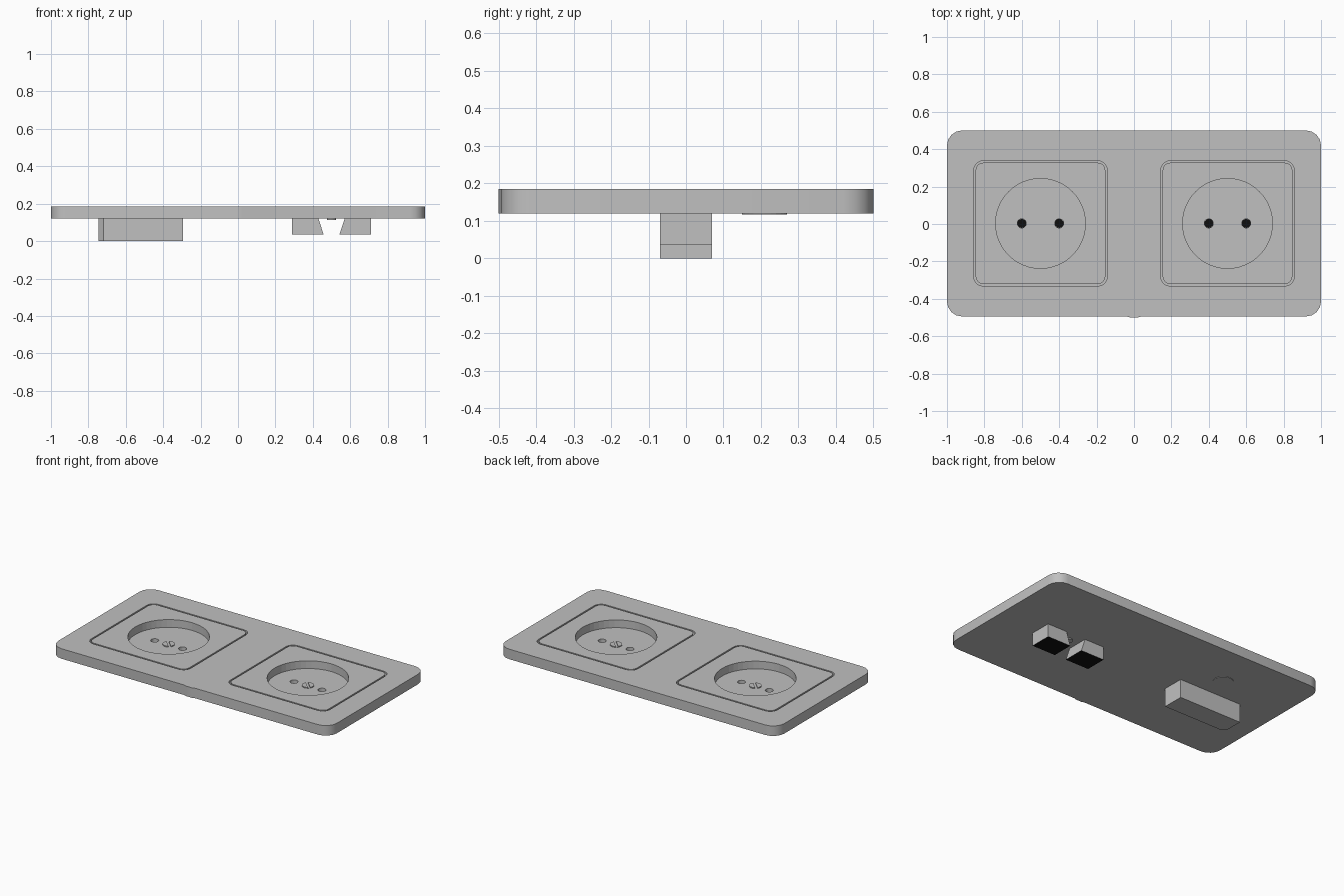
import bpy, bmesh, math

if "Cube" in bpy.data.objects:
    bpy.data.objects.remove(bpy.data.objects["Cube"])

CY = 0.003            # y centre of the plate
TOP, BOTTOM = 0.185, 0.12
FLOOR = 0.135         # floor of the round wells


def material(name, value):
    m = bpy.data.materials.new(name)
    m.diffuse_color = (value, value, value, 1)
    m.use_nodes = True
    m.node_tree.nodes["Principled BSDF"].inputs["Base Color"].default_value = m.diffuse_color
    return m


GREY = material("grey plastic", 0.53)
BLACK = material("black", 0.005)


def prism(name, pts, z0, z1, mat=GREY):
    """Extrude a counter-clockwise outline from z0 to z1."""
    bm = bmesh.new()
    low = [bm.verts.new((x, y, z0)) for x, y in pts]
    high = [bm.verts.new((x, y, z1)) for x, y in pts]
    n = len(pts)
    bm.faces.new(low[::-1])
    bm.faces.new(high)
    for i in range(n):
        j = (i + 1) % n
        bm.faces.new((low[i], low[j], high[j], high[i]))
    me = bpy.data.meshes.new(name)
    bm.to_mesh(me)
    bm.free()
    me.materials.append(mat)
    ob = bpy.data.objects.new(name, me)
    bpy.context.collection.objects.link(ob)
    return ob


def rounded(cx, cy, hx, hy, r, seg=4):
    pts = []
    for q, (sx, sy) in enumerate(((1, 1), (-1, 1), (-1, -1), (1, -1))):
        for i in range(seg + 1):
            a = (q + i / seg) * math.pi / 2
            pts.append((cx + sx * (hx - r) + r * math.cos(a),
                        cy + sy * (hy - r) + r * math.sin(a)))
    return pts


def circle(cx, cy, r, n):
    return [(cx + r * math.cos(2 * math.pi * i / n),
             cy + r * math.sin(2 * math.pi * i / n)) for i in range(n)]


def cut(ob, cutter):
    cutter.hide_render = True
    cutter.hide_viewport = True
    cutter.display_type = 'WIRE'
    m = ob.modifiers.new("cut", 'BOOLEAN')
    m.operation = 'DIFFERENCE'
    m.solver = 'EXACT'
    m.object = cutter


def smooth(ob):
    bpy.ops.object.select_all(action='DESELECT')
    ob.select_set(True)
    bpy.context.view_layer.objects.active = ob
    bpy.ops.object.shade_smooth_by_angle(angle=math.radians(30))


# Cover plate, with a slight pry lip in the middle of the front edge
outline = rounded(0, CY, 1.0, 0.497, 0.08)
front = CY - 0.497
outline[15:15] = [(-0.04, front), (-0.02, -0.5), (0.02, -0.5), (0.04, front)]
plate = prism("cover_plate", outline, BOTTOM, TOP)

# Rear housings: one long block on the left, two wedge-sided blocks on the right
long_block = prism("rear_long_block",
                   [(-0.72, -0.07), (-0.295, -0.07), (-0.295, 0.07),
                    (-0.745, 0.07), (-0.745, -0.04)], 0, BOTTOM)
blocks = {-1: [long_block], 1: []}
for s in (-1, 1):
    pts = [(0.5 + s * 0.21, -0.07), (0.5 + s * 0.042, -0.07),
           (0.5 + s * 0.042, 0.07), (0.5 + s * 0.21, 0.07)]
    if s > 0:
        pts.reverse()
    block = prism("rear_clamp_block", pts, 0.035, BOTTOM)
    for v in block.data.vertices:          # inner side slopes outward to the top
        if v.co.z > 0.1 and abs(v.co.x - 0.5) < 0.1:
            v.co.x = 0.5 + s * 0.07
    block.data.materials.append(BLACK)
    for f in block.data.polygons:          # dark underside
        if f.normal.z < -0.9:
            f.material_index = 1
    blocks[1].append(block)

# Thin round spot under the plate
prism("rear_spot", circle(-0.5, 0.21, 0.06, 24), BOTTOM - 0.003, BOTTOM + 0.002)

# Two sockets
for side in (-1, 1):
    cx = side * 0.5
    # Square opening in the plate and the insert that sits in it with a thin gap
    cut(plate, prism("opening_cutter",
                     rounded(cx, CY, 0.357, 0.335, 0.05), 0.13, 0.3))
    insert = prism("socket_insert",
                   rounded(cx, CY, 0.347, 0.325, 0.042), 0.1295, TOP)
    cut(insert, prism("well_cutter", circle(cx, CY, 0.24, 48), FLOOR, 0.3))

    # Pin holes, running down into the rear blocks
    for dx in (-0.1, 0.1):
        hole = prism("pin_cutter", circle(cx + dx, CY, 0.024, 20), 0.06, 0.3)
        for ob in [plate, insert] + blocks[side]:
            cut(ob, hole)
        prism("pin_hole_bottom", circle(cx + dx, CY, 0.0238, 20), 0.0595, 0.064, BLACK)

    # Slotted centre screw and its shank
    screw = prism("screw_head", circle(cx, CY, 0.036, 24), 0.125, FLOOR + 0.006)
    c, w = math.sqrt(0.5), 0.007
    slot = [(cx + c * (u + v), CY + c * (v - u))
            for u, v in ((-0.05, -w), (0.05, -w), (0.05, w), (-0.05, w))]
    cut(screw, prism("slot_cutter", slot, FLOOR + 0.001, 0.3))
    prism("screw_shank", circle(cx, CY, 0.025, 16), 0.113, 0.126)
    smooth(insert)
    smooth(screw)

smooth(plate)
